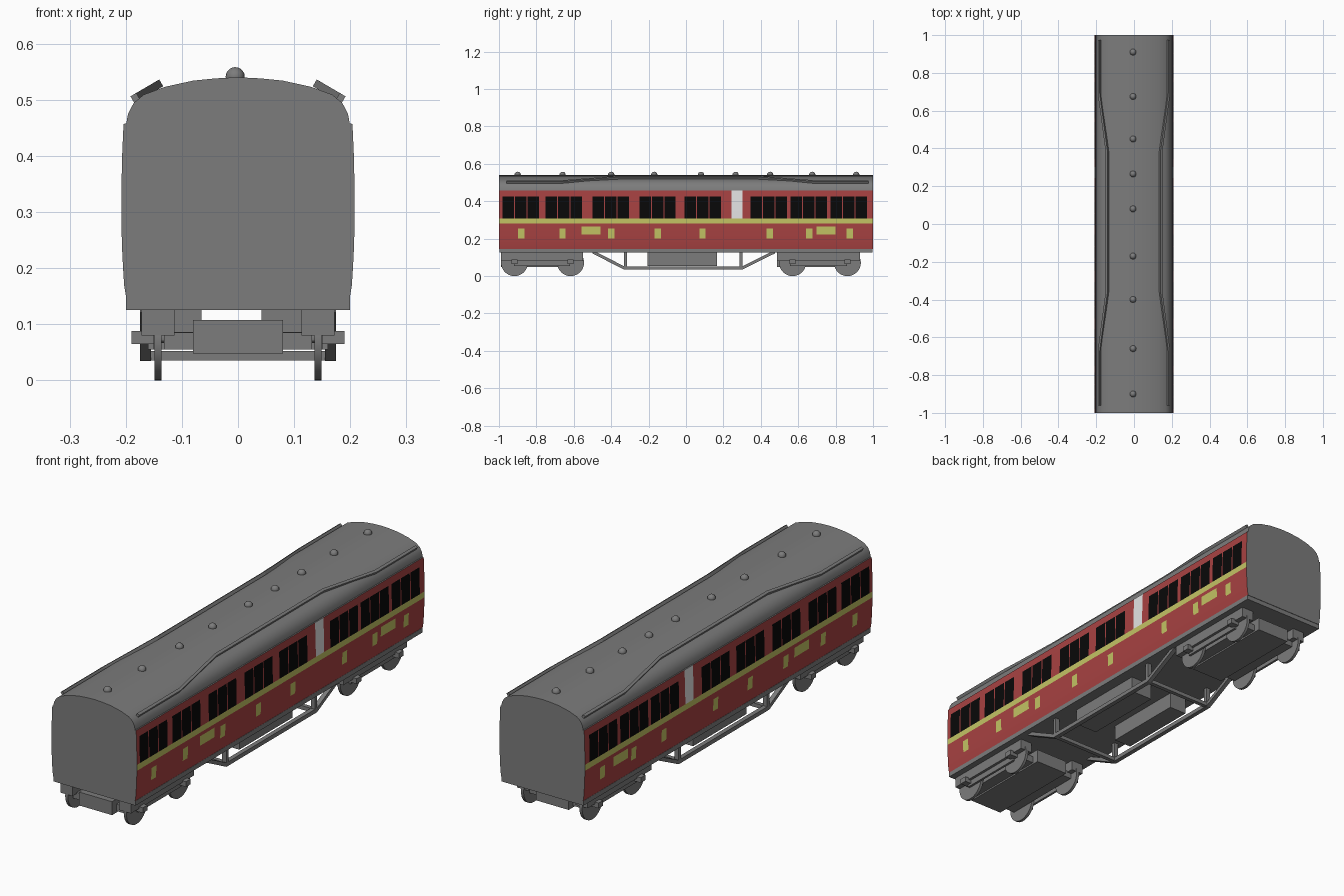
import bpy, bmesh, math
from mathutils import Vector, Matrix

if "Cube" in bpy.data.objects:
    bpy.data.objects.remove(bpy.data.objects["Cube"])


def srgb(r, g, b):
    return tuple((c / 255 / 12.92 if c < 11 else ((c / 255 + .055) / 1.055) ** 2.4) for c in (r, g, b)) + (1,)


def material(name, rgb):
    m = bpy.data.materials.new(name)
    m.diffuse_color = srgb(*rgb)
    m.use_nodes = True
    m.node_tree.nodes["Principled BSDF"].inputs["Base Color"].default_value = m.diffuse_color
    return m


GREY = material("grey", (124, 124, 124))
RED = material("maroon_red", (168, 66, 66))
YELLOW = material("yellow_lining", (196, 196, 100))
BLACK = material("window_black", (8, 8, 8))
WHITE = material("door_white", (228, 228, 228))


def finish(name, bm, mats=(GREY,), smooth=False):
    bmesh.ops.recalc_face_normals(bm, faces=bm.faces)
    me = bpy.data.meshes.new(name)
    bm.to_mesh(me)
    bm.free()
    for m in mats:
        me.materials.append(m)
    ob = bpy.data.objects.new(name, me)
    bpy.context.collection.objects.link(ob)
    if smooth:
        bpy.ops.object.select_all(action='DESELECT')
        ob.select_set(True)
        bpy.context.view_layer.objects.active = ob
        bpy.ops.object.shade_smooth_by_angle(angle=math.radians(30))
    return ob


def box(name, x, y, z):
    bm = bmesh.new()
    size = (x[1] - x[0], y[1] - y[0], z[1] - z[0])
    mid = ((x[0] + x[1]) / 2, (y[0] + y[1]) / 2, (z[0] + z[1]) / 2)
    bmesh.ops.create_cube(bm, size=1, matrix=Matrix.Translation(mid) @ Matrix.Diagonal((*size, 1)))
    return finish(name, bm)


def cylinder_x(name, x0, x1, y, z, r, sides):
    bm = bmesh.new()
    rot = Matrix.Rotation(math.pi / 2, 4, 'Y')
    bmesh.ops.create_cone(bm, cap_ends=True, segments=sides, radius1=r, radius2=r, depth=abs(x1 - x0),
                          matrix=Matrix.Translation(((x0 + x1) / 2, y, z)) @ rot)
    return finish(name, bm, smooth=True)


def loft(name, sections):
    """Joins equal rings of points into one closed bar."""
    bm = bmesh.new()
    rings = [[bm.verts.new(p) for p in s] for s in sections]
    n = len(rings[0])
    for a, b in zip(rings, rings[1:]):
        for i in range(n):
            bm.faces.new((a[i], a[(i + 1) % n], b[(i + 1) % n], b[i]))
    bm.faces.new(rings[0])
    bm.faces.new(rings[-1])
    return finish(name, bm)


# --- Painted details along the sides: (y0, y1, z0, z1, material index) ---
details = []
for start in (-.98, -.751, -.5, -.249, -.008, .345, .559, .773):
    for k in range(3):
        y = start + .0665 * k
        details.append((y, y + .061, .307, .425, 3))
details.append((.244, .302, .307, .457, 4))
for y in (-.88, -.66, -.40, -.152, .088, .447, .658, .875):
    details.append((y - .017, y + .017, .20, .254, 2))
for y in (-.509, .749):
    details.append((y - .051, y + .051, .222, .265, 2))
details.append((-1, 1, .281, .307, 2))

# --- Body: half profile mirrored, swept through every detail edge ---
SIDE = [(.199, .145), (.203, .17), (.206, .22), (.208, .28), (.208, .33), (.2065, .40), (.204, .457)]
ROOF = [(.199, .4575), (.196, .475), (.186, .494), (.168, .509), (.13, .523), (.08, .534), (.04, .538)]


def side_x(z):
    for (xa, za), (xb, zb) in zip(SIDE, SIDE[1:]):
        if z <= zb + 1e-6:
            return xa + (xb - xa) * (z - za) / (zb - za)
    return SIDE[-1][0]


levels = sorted({.145, .17, .20, .222, .254, .265, .281, .307, .33, .365, .40, .425, .457})
half = [(side_x(z), z) for z in levels] + ROOF
profile = half + [(0, .54)] + [(-x, z) for x, z in reversed(half)]
stations = sorted({round(v, 4) for d in details for v in d[:2]})

bm = bmesh.new()
rings = [[bm.verts.new((x, y, z)) for x, z in profile] for y in stations]
n = len(profile)
for a, b in zip(rings, rings[1:]):
    for i in range(n):
        j = (i + 1) % n
        f = bm.faces.new((a[i], a[j], b[j], b[i]))
        c = f.calc_center_median()
        if .146 < c.z < .457 and abs(c.x) > .15:
            f.material_index = 1
            for y0, y1, z0, z1, m in details:
                if y0 < c.y < y1 and z0 < c.z < z1:
                    f.material_index = m
                    break
bm.faces.new(rings[0])
bm.faces.new(rings[-1])
finish("coach_body", bm, (GREY, RED, YELLOW, BLACK, WHITE), smooth=True)

# --- Underframe ---
box("underframe", (-.2, .2), (-.998, .998), (.125, .146))

# --- Roof ventilators ---
for y in (-.90, -.66, -.40, -.17, .08, .265, .45, .675, .91):
    bm = bmesh.new()
    bmesh.ops.create_uvsphere(bm, u_segments=16, v_segments=10, radius=.017,
                              matrix=Matrix.Translation((-.005, y, .541)))
    finish("roof_vent", bm, smooth=True)

# --- Rain strips bowed up over the middle of the roof ---
strip = [(-.96, .183, .503), (-.67, .183, .503), (-.36, .142, .527),
         (.385, .142, .527), (.69, .183, .503), (.975, .183, .503)]
along, out = Vector((.86, 0, -.5)) * .006, Vector((.5, 0, .86)) * .007
for s in (1, -1):
    secs = []
    for y, x, z in strip:
        c = Vector((x, y, z))
        ring = [c + along + out, c + along - out, c - along - out, c - along + out]
        secs.append([(s * p.x, p.y, p.z) for p in ring])
    loft("rain_strip", secs)

# --- Truss rods, posts and cross bars ---
truss = [(-.50, .13), (-.33, .043), (.30, .043), (.475, .13)]
for s in (1, -1):
    xa, xb = s * .155, s * .175
    loft("truss_rod", [[(xa, y, z - .009), (xb, y, z - .009), (xb, y, z + .009), (xa, y, z + .009)]
                       for y, z in truss])
    for y in (-.323, .293):
        box("truss_post", sorted((xa, xb)), (y - .008, y + .008), (.045, .13))
for y in (-.323, .293):
    box("truss_cross_bar", (-.156, .156), (y - .009, y + .009), (.035, .052))

# --- Equipment boxes ---
box("equipment_box_left", (-.15, -.065), (-.205, .165), (.055, .13))
box("equipment_box_right", (.042, .15), (-.205, .165), (.055, .13))

# --- Bogies ---
for y0, y1, axles in ((-.99, -.55, (-.917, -.617)), (.487, .93, (.57, .863))):
    box("bogie_centre", (-.08, .08), (y0, y1), (.048, .107))
    box("bogie_platform", (-.132, .132), (y0 + .03, y1 - .03), (.055, .085))
    for s in (1, -1):
        box("bogie_side_frame", sorted((s * .113, s * .172)), (y0, y1), (.08, .126))
        box("bogie_side_beam", sorted((s * .150, s * .160)), (y0 + .07, y1 - .07), (.055, .08))
        for y in axles:
            cylinder_x("wheel", s * .136, s * .149, y, .072, .072, 32)
            box("axle_box", sorted((s * .15, s * .19)), (y - .016, y + .016), (.065, .088))
    for y in axles:
        cylinder_x("axle", -.14, .14, y, .076, .01, 12)
